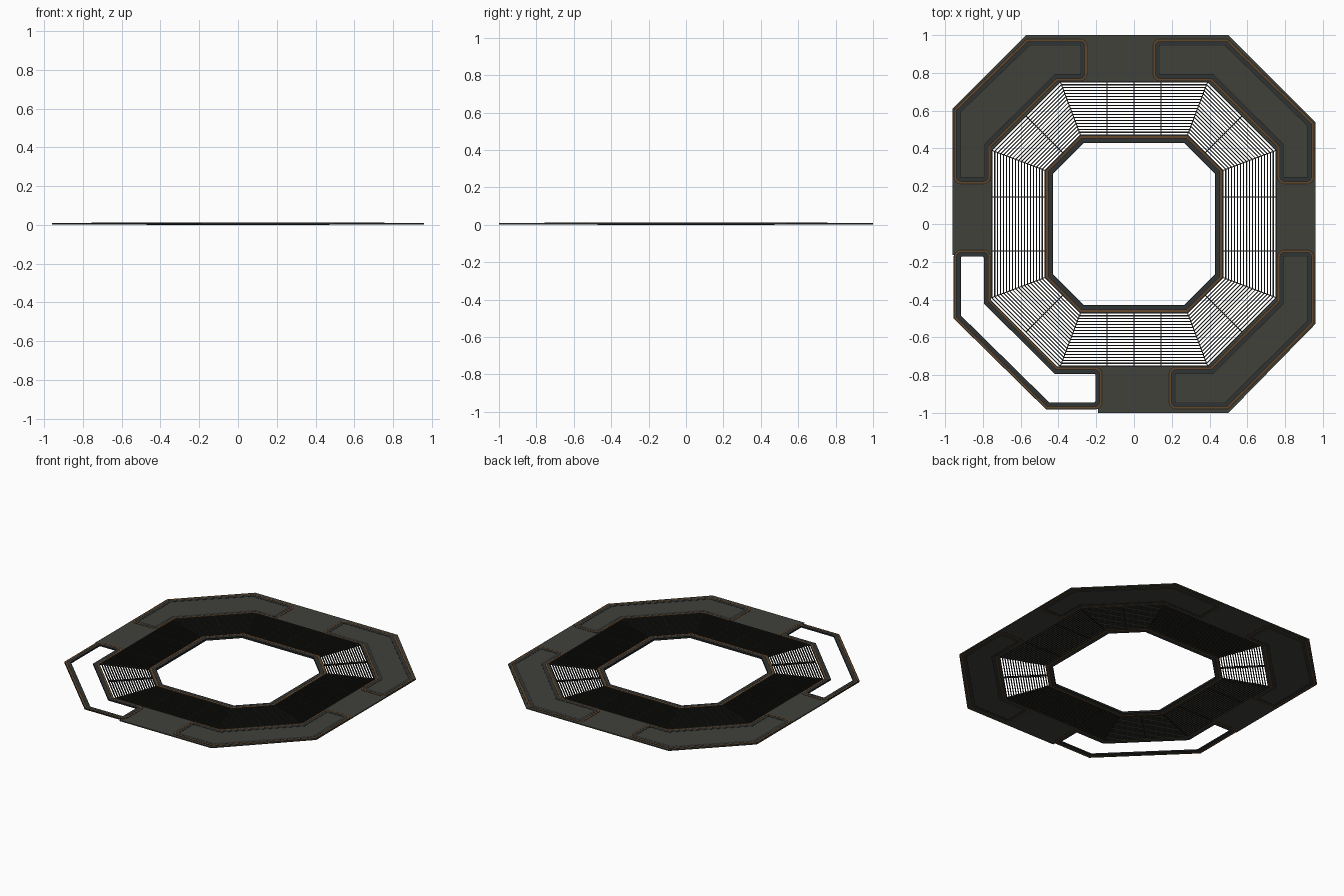
import bpy, bmesh, math
from mathutils import Vector

if "Cube" in bpy.data.objects:
    bpy.data.objects.remove(bpy.data.objects["Cube"])


def mat(name, c):
    m = bpy.data.materials.new(name)
    m.diffuse_color = (*c, 1)
    m.use_nodes = True
    m.node_tree.nodes["Principled BSDF"].inputs["Base Color"].default_value = m.diffuse_color
    return m


PLATE = mat("olive grey plate", (0.052, 0.052, 0.043))
DARK = mat("dark slate trim", (0.030, 0.034, 0.033))
BLACK = mat("black grating", (0.017, 0.017, 0.015))
BROWN = mat("brown seal", (0.13, 0.062, 0.022))


def finish(name, bm, mats):
    bmesh.ops.recalc_face_normals(bm, faces=bm.faces[:])
    me = bpy.data.meshes.new(name)
    bm.to_mesh(me)
    bm.free()
    for m in mats:
        me.materials.append(m)
    ob = bpy.data.objects.new(name, me)
    bpy.context.collection.objects.link(ob)
    return ob


def band(bm, outer, inner, z0, z1, mi=0):
    """Closed ring of rectangular section between two loops of equal length."""
    rows = [[bm.verts.new((p[0], p[1], z)) for p in loop]
            for loop, z in ((outer, z0), (outer, z1), (inner, z1), (inner, z0))]
    n = len(outer)
    for k in range(4):
        a, b = rows[k], rows[(k + 1) % 4]
        for i in range(n):
            j = (i + 1) % n
            bm.faces.new((a[i], a[j], b[j], b[i])).material_index = mi


def prism(bm, pts, z0, z1):
    f = bm.faces.new([bm.verts.new((x, y, z0)) for x, y in pts])
    r = bmesh.ops.extrude_face_region(bm, geom=[f])
    for v in r["geom"]:
        if isinstance(v, bmesh.types.BMVert):
            v.co.z = z1


def strip(bm, a, b, w, z0, z1):
    a, b = Vector(a), Vector(b)
    d = (b - a).normalized()
    s = Vector((-d.y, d.x)) * w / 2
    prism(bm, [a - s, b - s, b + s, a + s], z0, z1)


def outline(pts, d, r, rounded, seg=5):
    """Inset a counter-clockwise polygon by d and round the chosen corners."""
    n, out = len(pts), []
    for i in range(n):
        p = Vector(pts[i])
        e0 = (p - Vector(pts[i - 1])).normalized()
        e1 = (Vector(pts[(i + 1) % n]) - p).normalized()
        n0, n1 = Vector((-e0.y, e0.x)), Vector((-e1.y, e1.x))
        m = (n0 + n1) / (1 + n0.dot(n1))
        if i not in rounded:
            out.append(p + m * d)
            continue
        c, rr = p + m * r, max(r - d, 0.006)
        if r - d < 0.006:
            c = p + m * (d + 0.006)
        for k in range(seg + 1):
            t = k / seg * math.pi / 2
            out.append(c - (n0 * math.cos(t) + n1 * math.sin(t)) * rr)
    return out


def octagon(a, b):
    return [(b, a), (a, b), (-a, b), (-b, a), (-b, -a), (-a, -b), (a, -b), (b, -a)]


# Base plate: open octagonal deck, leaving out the lower left corner
bm = bmesh.new()
prism(bm, [(-0.96, -0.165), (-0.96, 0.61), (-0.57, 1), (0.5, 1), (0.96, 0.54),
           (0.96, -0.53), (0.5, -1), (-0.19, -1), (-0.19, -0.755),
           (0.39, -0.755), (0.755, -0.39), (0.755, 0.39), (0.39, 0.755),
           (-0.39, 0.755), (-0.755, 0.39), (-0.755, -0.165)], 0.002, 0.009)
finish("base_plate", bm, [PLATE])

# Corner frames: sx, sy, end x, end y, chamfer x, chamfer y
corners = {
    "back_right_frame": (1, 1, 0.098, 0.21, 0.495, 0.535),
    "back_left_frame": (-1, 1, 0.246, 0.21, 0.567, 0.607),
    "front_right_frame": (1, -1, 0.183, 0.135, 0.497, 0.527),
    "front_left_frame": (-1, -1, 0.167, 0.135, 0.465, 0.50),
}
for name, (sx, sy, ex, ey, cx, cy) in corners.items():
    pts = [(ex, 0.982), (ex, 0.755), (0.405, 0.755), (0.757, 0.405),
           (0.757, ey), (0.955, ey), (0.955, cy), (cx, 0.982)]
    rounded = {0, 1, 4, 5}
    pts = [(sx * x, sy * y) for x, y in pts]
    if sx * sy < 0:
        pts.reverse()
        rounded = {7 - i for i in rounded}
    bm = bmesh.new()
    # black edge, brown seal, slate trim, black inner edge
    for d0, d1, z, mi in ((0, 0.004, 0.0100, 0), (0.004, 0.013, 0.0105, 1),
                          (0.013, 0.017, 0.0100, 0), (0.017, 0.034, 0.0105, 2),
                          (0.034, 0.038, 0.0098, 0)):
        band(bm, outline(pts, d0, 0.04, rounded), outline(pts, d1, 0.04, rounded), 0.001, z, mi)
    finish(name, bm, [BLACK, BROWN, DARK])

# Grating: concentric octagonal bars
A, B = Vector((0.39, 0.753)), Vector((0.283, 0.47))
N = 18


def ring(t):
    return octagon(*A.lerp(B, t))


bm = bmesh.new()
for i in range(N + 1):
    t = i / N
    w = 0.0028 / 0.283
    band(bm, ring(t - w), ring(t + w), 0.002, 0.013)
finish("grating_bars", bm, [BLACK])

# Grating supports: corner dividers, diagonal middles and cross bars
bm = bmesh.new()
outer, inner = ring(0), ring(1)
for i in range(8):
    strip(bm, outer[i], inner[i], 0.005, 0.001, 0.0125)
    if i % 2 == 0:
        mid = [(Vector(l[i]) + Vector(l[i + 1])) / 2 for l in (outer, inner)]
        strip(bm, *mid, 0.005, 0.001, 0.0125)
for s in (-1, 1):
    for q in (-0.143, 0, 0.143):
        strip(bm, (q, s * 0.753), (q, s * 0.47), 0.005, 0.001, 0.0125)
        if q:
            strip(bm, (s * 0.753, q), (s * 0.47, q), 0.005, 0.001, 0.0125)
finish("grating_supports", bm, [BLACK])

# Inner rim around the central opening
bm = bmesh.new()
levels = [(0.287, 0.472), (0.283, 0.466), (0.279, 0.455), (0.277, 0.451),
          (0.270, 0.433), (0.268, 0.428)]
for k, (z, mi) in enumerate(((0.0125, 0), (0.013, 1), (0.0125, 0), (0.013, 2), (0.0125, 0))):
    band(bm, octagon(*levels[k]), octagon(*levels[k + 1]), 0.0, z, mi)
finish("inner_rim", bm, [BLACK, BROWN, DARK])
